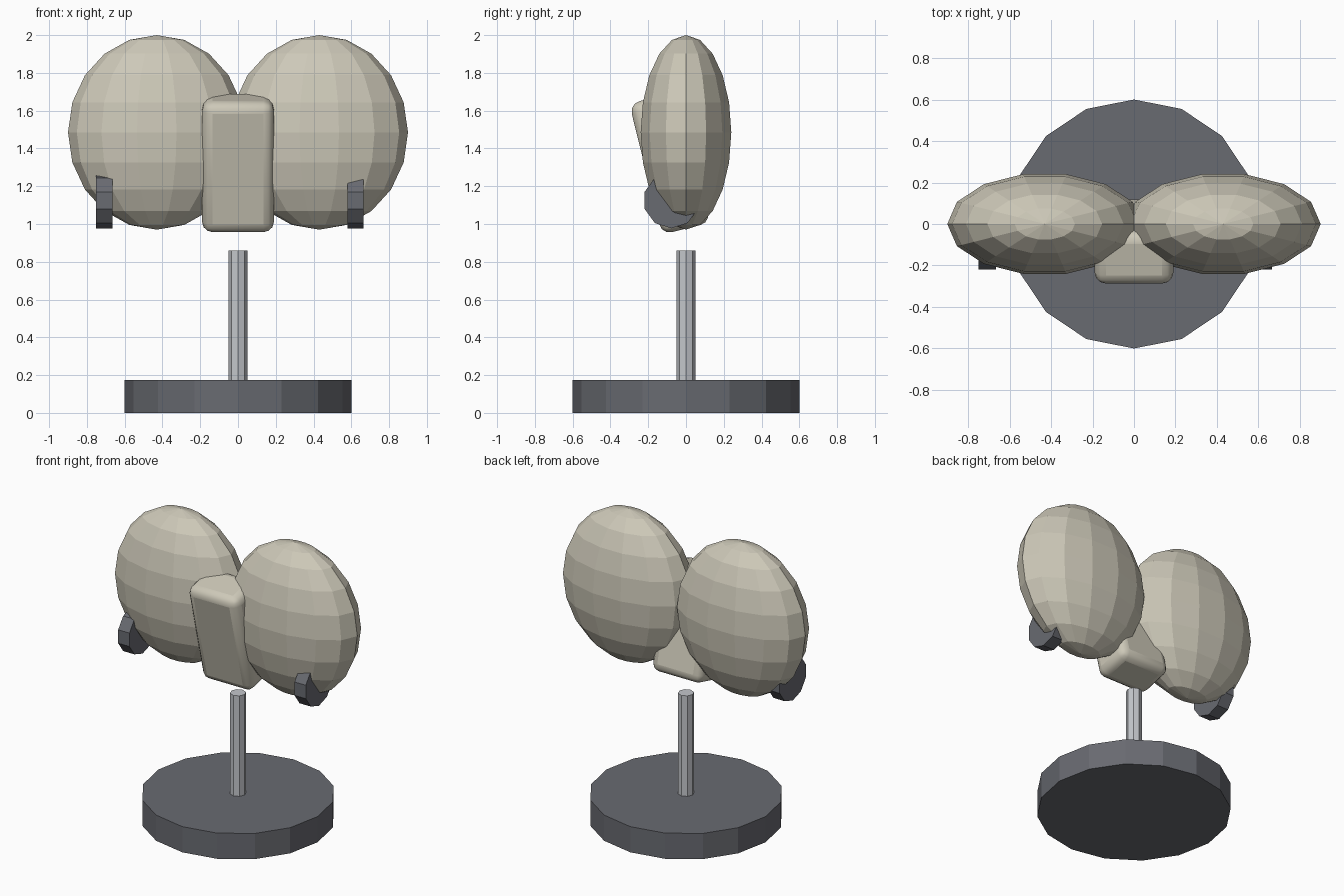
import bpy, math
from mathutils import Matrix

cube = bpy.data.objects.get("Cube")
if cube:
    bpy.data.objects.remove(cube, do_unlink=True)


def material(name, rgb):
    m = bpy.data.materials.new(name)
    m.use_nodes = True
    m.diffuse_color = (*rgb, 1)
    m.node_tree.nodes["Principled BSDF"].inputs["Base Color"].default_value = (*rgb, 1)
    return m


stone = material("warm_stone", (0.61, 0.58, 0.48))
steel = material("pale_steel", (0.55, 0.57, 0.60))
slate = material("dark_slate", (0.14, 0.145, 0.165))


def finish(name, mat):
    ob = bpy.context.object
    ob.name = name
    ob.data.materials.append(mat)
    return ob


def cylinder(name, mat, sides, radius, depth, location, turn=0, axis="Z"):
    bpy.ops.mesh.primitive_cylinder_add(vertices=sides, radius=radius, depth=depth, location=location)
    ob = finish(name, mat)
    spin = Matrix.Rotation(turn, 4, "Z")
    if axis == "X":
        spin = Matrix.Rotation(math.pi / 2, 4, "Y") @ spin
    ob.data.transform(spin)
    return ob


# Stand: round foot and thin post
cylinder("stand_foot", slate, 16, 0.6, 0.175, (0, 0, 0.0875))
cylinder("stand_post", steel, 8, 0.05, 0.685, (0, 0, 0.5175))

# Twin flattened lobes, faceted
for side, name in ((1, "left_lobe"), (-1, "right_lobe")):
    bpy.ops.mesh.primitive_uv_sphere_add(segments=14, ring_count=10, radius=1,
                                         location=(0.43 * side, 0, 1.485))
    lobe = finish(name, stone)
    lobe.data.transform(Matrix.Rotation(math.pi / 2, 4, "Z"))
    # Put a corner of the outline on the x axis
    if min(abs(v.co.y) for v in lobe.data.vertices if abs(v.co.z) < 0.01) > 0.01:
        lobe.data.transform(Matrix.Rotation(math.pi / 14, 4, "Z"))
    lobe.data.transform(Matrix.Diagonal((0.47, 0.246, 0.515, 1)))

# Leaning rounded block between the lobes
bpy.ops.mesh.primitive_cube_add(size=1, location=(0, -0.085, 1.3225))
block = finish("centre_block", stone)
block.data.transform(Matrix.Diagonal((0.38, 0.266, 0.714, 1)))
block.rotation_euler.x = math.radians(14)
bevel = block.modifiers.new("rounding", "BEVEL")
bevel.width = 0.055
bevel.segments = 3
bpy.ops.object.shade_smooth_by_angle(angle=math.radians(40))

# Side discs, part sunk into the lobes
for x, name in ((0.622, "left_disc"), (-0.708, "right_disc")):
    cylinder(name, slate, 10, 0.148, 0.085, (x, -0.078, 1.125), math.radians(18), "X")
